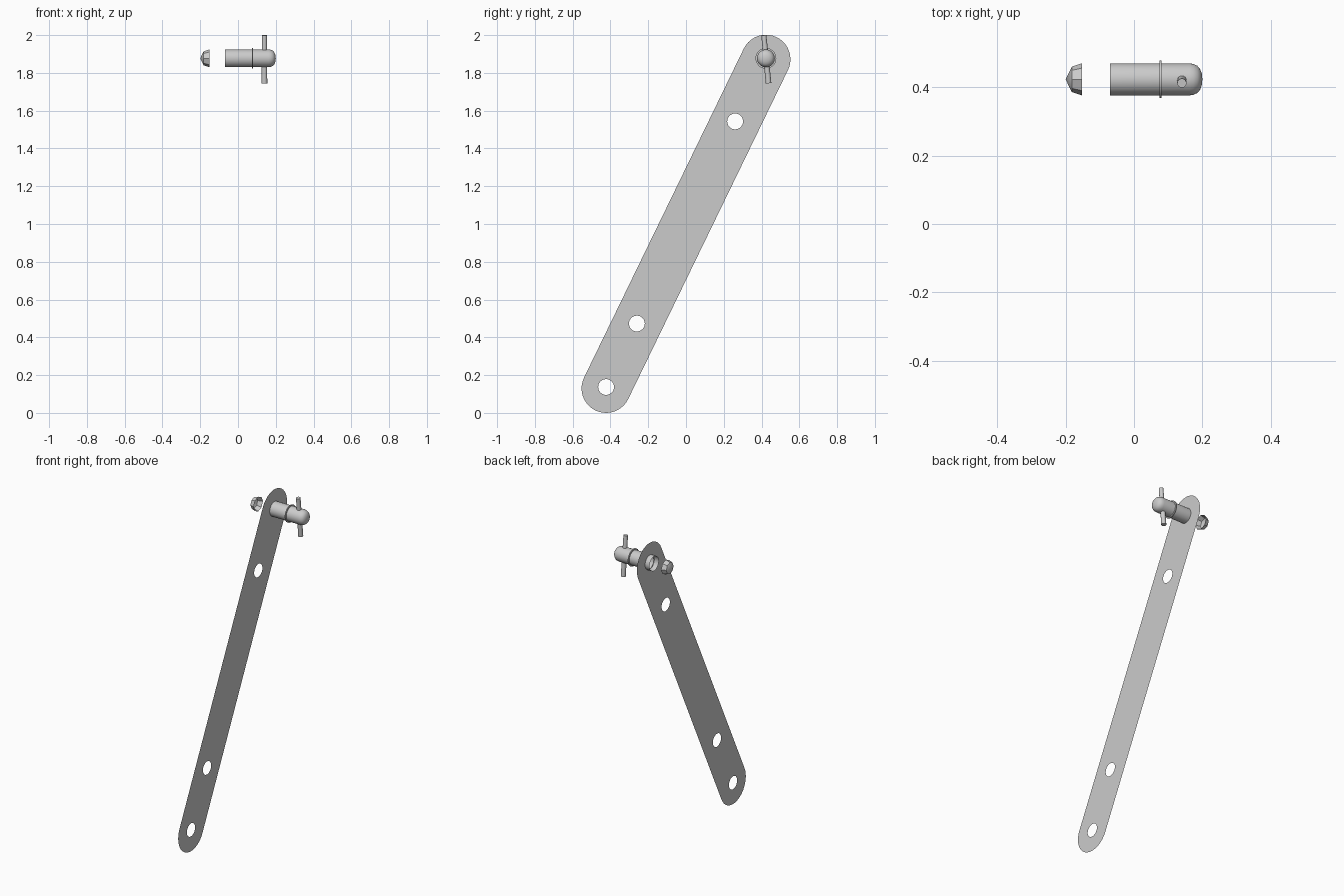
import bpy, bmesh
from math import pi, sin, cos, atan2
from mathutils import Vector

if "Cube" in bpy.data.objects:
    bpy.data.objects.remove(bpy.data.objects["Cube"])

AY, AZ = 0.423, 1.877      # pin axis position
PLATE_X = -0.038


def finish(name, bm, smooth=True):
    me = bpy.data.meshes.new(name)
    bm.to_mesh(me)
    bm.free()
    ob = bpy.data.objects.new(name, me)
    bpy.context.collection.objects.link(ob)
    if smooth:
        bpy.context.view_layer.objects.active = ob
        ob.select_set(True)
        bpy.ops.object.shade_smooth_by_angle(angle=0.6)
        ob.select_set(False)
    return ob


def lathe(name, profile, sides):
    """Revolve (x, radius) points about the pin axis."""
    bm = bmesh.new()
    vs = [bm.verts.new((x, AY, AZ + r)) for x, r in profile]
    es = [bm.edges.new(p) for p in zip(vs, vs[1:])]
    bmesh.ops.spin(bm, geom=vs + es, cent=(0, AY, AZ), axis=(1, 0, 0),
                   angle=2 * pi, steps=sides, use_merge=True)
    bmesh.ops.remove_doubles(bm, verts=bm.verts, dist=1e-5)
    bmesh.ops.recalc_face_normals(bm, faces=bm.faces)
    return finish(name, bm)


def loop(bm, pts):
    vs = [bm.verts.new((PLATE_X, y, z)) for y, z in pts]
    return [bm.edges.new((vs[i - 1], vs[i])) for i in range(len(vs))]


def arc(y, z, r, start, span, n):
    return [(y + r * cos(start + span * i / n), z + r * sin(start + span * i / n))
            for i in range(n + 1)]


# Paper-thin strap with rounded ends and four holes
bm = bmesh.new()
low, high, r = (-AY, 0.13), (AY, AZ - 0.005), 0.13
tilt = atan2(high[1] - low[1], high[0] - low[0])
edges = loop(bm, arc(*high, r, tilt - pi / 2, pi, 20) + arc(*low, r, tilt + pi / 2, pi, 20))
for y, z in ((-AY, 0.137), (-0.26, 0.473), (0.26, 1.543), (AY, AZ)):
    edges += loop(bm, arc(y, z, 0.042, 0, 2 * pi, 24)[:-1])
bmesh.ops.triangle_fill(bm, edges=edges, use_beauty=True, use_dissolve=False,
                        normal=(1, 0, 0))
finish("strap", bm, False)

# Pin with domed end
lathe("pin", [(-0.07, 0.047), (0.162, 0.047), (0.174, 0.045), (0.185, 0.040),
              (0.193, 0.031), (0.198, 0.018), (0.2, 0)], 32)
# Thin collar round the pin
lathe("collar", [(0.074, 0.046), (0.074, 0.055), (0.080, 0.055), (0.080, 0.046)], 32)
# Faceted nose on the far side
lathe("nose", [(-0.152, 0.047), (-0.182, 0.037), (-0.2, 0)], 8)

# Slanted cross bar through the pin
top, bottom = Vector((0.14, 0.412, 1.999)), Vector((0.14, 0.437, 1.745))
d = top - bottom
bm = bmesh.new()
bmesh.ops.create_cone(bm, cap_ends=True, segments=16, radius1=0.015, radius2=0.0135,
                      depth=d.length)
bar = finish("cross_bar", bm)
bar.location = (top + bottom) / 2
bar.rotation_euler = d.to_track_quat('Z', 'Y').to_euler()
